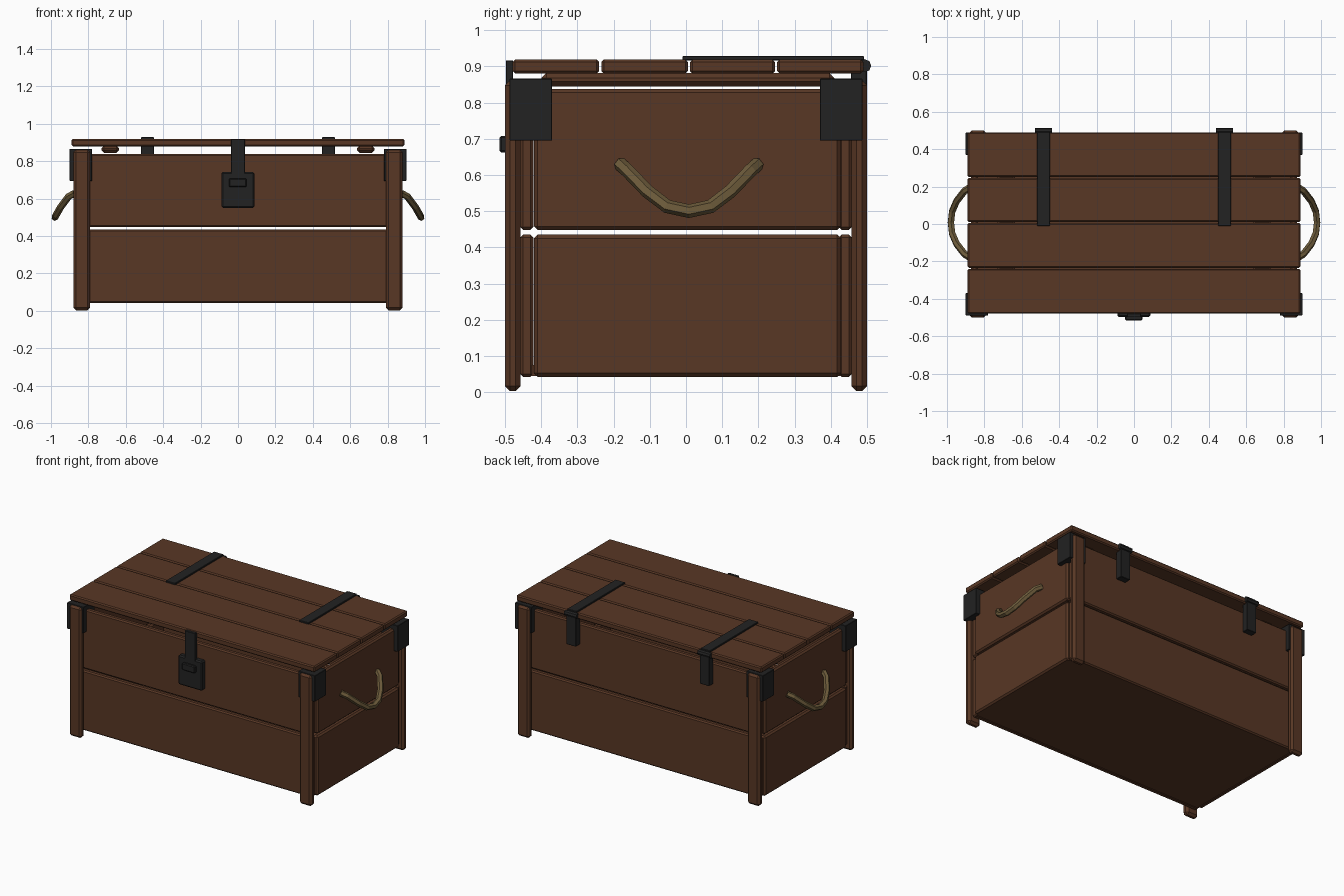
import bpy
import bmesh
from mathutils import Vector

cube = bpy.data.objects.get("Cube")
if cube:
    bpy.data.objects.remove(cube, do_unlink=True)


def material(name, rgb):
    mat = bpy.data.materials.new(name)
    mat.use_nodes = True
    mat.diffuse_color = (*rgb, 1)
    mat.node_tree.nodes["Principled BSDF"].inputs["Base Color"].default_value = (*rgb, 1)
    return mat


WOOD = material("brown wood", (0.098, 0.038, 0.018))
IRON = material("black iron", (0.016, 0.016, 0.016))
ROPE = material("tan rope", (0.155, 0.107, 0.044))


def box(name, x, y, z, mat, bevel=0.0):
    """Chamfered box spanning the given (low, high) ranges."""
    bm = bmesh.new()
    bmesh.ops.create_cube(bm, size=1)
    for v in bm.verts:
        v.co = Vector([(a + b) / 2 + c * (b - a) for (a, b), c in zip((x, y, z), v.co)])
    if bevel:
        bmesh.ops.bevel(bm, geom=bm.edges[:], offset=bevel, segments=1,
                        affect='EDGES', profile=0.5)
    mesh = bpy.data.meshes.new(name)
    bm.to_mesh(mesh)
    bm.free()
    obj = bpy.data.objects.new(name, mesh)
    bpy.context.collection.objects.link(obj)
    mesh.materials.append(mat)
    return obj


def span(sign, a, b):
    """Range mirrored to the chosen side."""
    return tuple(sorted((sign * a, sign * b)))


SIDES = ((1, "left"), (-1, "right"))
ENDS = ((-1, "front"), (1, "back"))
ROWS = (("lower", (0.042, 0.435)), ("upper", (0.448, 0.838)))

# Wall planks, two rows on each side, with a narrow gap between rows
for row, z in ROWS:
    for s, label in ENDS:
        box(f"{row}_{label}_plank", (-0.855, 0.855), span(s, 0.422, 0.458), z, WOOD, 0.008)
    for s, label in SIDES:
        box(f"{row}_{label}_plank", span(s, 0.835, 0.872), (-0.42, 0.428), z, WOOD, 0.01)

# Floor
box("floor", (-0.85, 0.85), (-0.44, 0.44), (0.045, 0.075), WOOD)

# Corner posts and corner irons
for sx, side in SIDES:
    for sy, end in ENDS:
        box(f"{end}_{side}_post", span(sx, 0.79, 0.88), span(sy, 0.457, 0.501),
            (0.003, 0.862), WOOD, 0.014)
        box(f"{end}_{side}_corner_iron", span(sx, 0.78, 0.9), span(sy, 0.37, 0.488),
            (0.695, 0.866), IRON, 0.002)

# Lid planks
EDGES = (-0.482, -0.237, 0.008, 0.249, 0.493)
for i, (a, b) in enumerate(zip(EDGES, EDGES[1:])):
    box(f"lid_plank_{i + 1}", (-0.89, 0.89), (a + 0.003, b - 0.003),
        (0.88, 0.919), WOOD, 0.007)

# Battens under the lid, and hinges with strap, barrel and back leaf
for s, side in SIDES:
    box(f"{side}_lid_batten", span(s, 0.635, 0.73), (-0.4, 0.41), (0.845, 0.882), WOOD, 0.014)
    x = span(s, 0.45, 0.518)
    box(f"{side}_hinge_strap", x, (-0.01, 0.492), (0.917, 0.929), IRON, 0.002)
    box(f"{side}_hinge_leaf", x, (0.456, 0.5), (0.7, 0.9), IRON, 0.002)
    bpy.ops.mesh.primitive_cylinder_add(vertices=8, radius=0.018, depth=0.09,
                                        location=(s * 0.484, 0.494, 0.902),
                                        rotation=(0, 1.5708, 0))
    barrel = bpy.context.object
    barrel.name = f"{side}_hinge_barrel"
    barrel.data.materials.append(IRON)

# Front clasp
box("clasp_strap", (-0.038, 0.037), (-0.498, -0.478), (0.72, 0.917), IRON, 0.002)
box("clasp_plate", (-0.088, 0.087), (-0.498, -0.456), (0.55, 0.743), IRON, 0.008)
box("clasp_knob", (-0.048, 0.046), (-0.515, -0.49), (0.662, 0.708), IRON, 0.005)

# Rope handles, six-sided tubes hanging outward from each end
HALF = ((0.19, 0.872, 0.63), (0.17, 0.905, 0.612), (0.115, 0.948, 0.555),
        (0.06, 0.972, 0.513))
for s, side in SIDES:
    path = [(s * x, 0.008 - y, z) for y, x, z in HALF]
    path.append((s * 0.979, 0.008, 0.5))
    path += [(s * x, 0.008 + y, z) for y, x, z in reversed(HALF)]
    curve = bpy.data.curves.new(f"{side}_handle", 'CURVE')
    curve.dimensions = '3D'
    curve.bevel_depth = 0.019
    curve.bevel_resolution = 1
    curve.use_fill_caps = True
    spline = curve.splines.new('POLY')
    spline.points.add(len(path) - 1)
    for point, co in zip(spline.points, path):
        point.co = (*co, 1)
    spline.use_smooth = False
    curve.materials.append(ROPE)
    handle = bpy.data.objects.new(f"{side}_handle", curve)
    bpy.context.collection.objects.link(handle)
